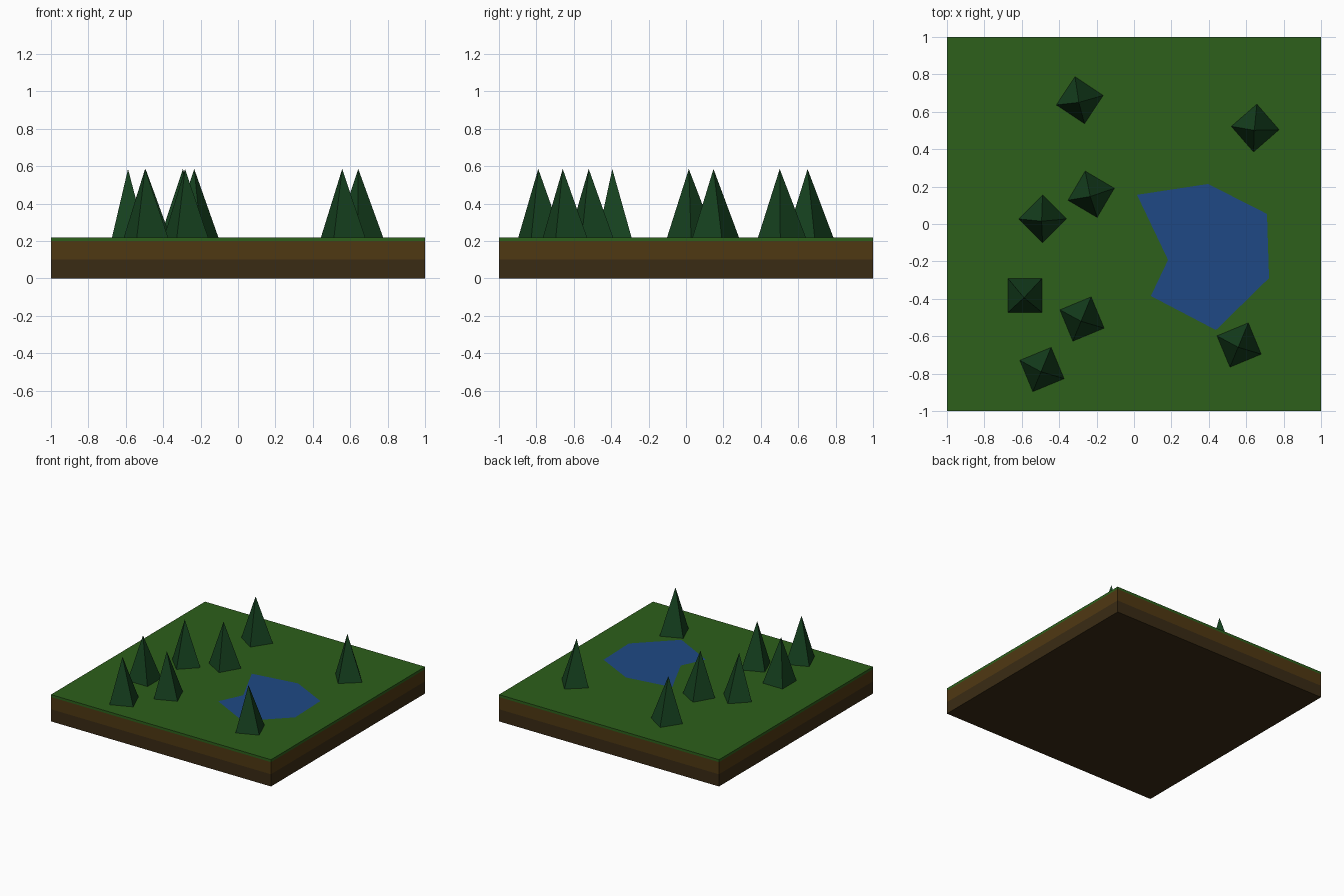
import bpy, bmesh
from math import cos, sin, radians, pi

if "Cube" in bpy.data.objects:
    bpy.data.objects.remove(bpy.data.objects["Cube"])


def material(name, rgb):
    m = bpy.data.materials.new(name)
    m.diffuse_color = (*rgb, 1)
    m.use_nodes = True
    m.node_tree.nodes["Principled BSDF"].inputs["Base Color"].default_value = m.diffuse_color
    return m


def make(name, verts, faces, mat):
    me = bpy.data.meshes.new(name)
    me.from_pydata(verts, [], faces)
    me.materials.append(mat)
    ob = bpy.data.objects.new(name, me)
    bpy.context.collection.objects.link(ob)
    return ob


def slab(name, z0, z1, mat):
    bm = bmesh.new()
    bmesh.ops.create_cube(bm, size=1)
    for v in bm.verts:
        v.co = (v.co.x * 2, v.co.y * 2, (z0 + z1) / 2 + v.co.z * (z1 - z0))
    ob = make(name, [], [], mat)
    bm.to_mesh(ob.data)
    bm.free()


def tree(name, x, y, angle, mat):
    # square base with the tip leaning slightly towards the front
    a = radians(angle)
    base = [(x + 0.128 * cos(a + i * pi / 2), y + 0.128 * sin(a + i * pi / 2), GROUND)
            for i in range(4)]
    sides = [(i, (i + 1) % 4, 4) for i in range(4)]
    make(name, base + [(x - 0.005, y - 0.012, 0.585)], sides + [(3, 2, 1, 0)], mat)


GROUND = 0.22

# Ground layers
slab("subsoil", 0, 0.1, material("dark_earth", (0.042, 0.024, 0.007)))
slab("soil", 0.1, 0.2, material("earth", (0.078, 0.040, 0.006)))
slab("grass", 0.2, GROUND, material("grass_green", (0.026, 0.115, 0.011)))

# Pond lying flush with the grass
shore = [(0.09, -0.385), (0.438, -0.567), (0.722, -0.289), (0.711, 0.054),
         (0.396, 0.214), (0.016, 0.156), (0.182, -0.192)]
make("pond", [(x, y, GROUND + 0.002) for x, y in shore], [tuple(range(7))],
     material("water", (0.013, 0.066, 0.235)))

# Pyramid trees: position and turn
needles = material("needles", (0.008, 0.054, 0.014))
spots = [(-0.29, 0.662, 101.5), (0.648, 0.513, 86), (-0.229, 0.159, 104.5),
         (-0.489, 0.027, 90), (-0.583, -0.382, 45), (-0.278, -0.508, 67.5),
         (-0.492, -0.778, 67.5), (0.562, -0.647, 67.5)]
for i, (x, y, ang) in enumerate(spots):
    tree(f"tree_{i + 1}", x, y, ang, needles)
